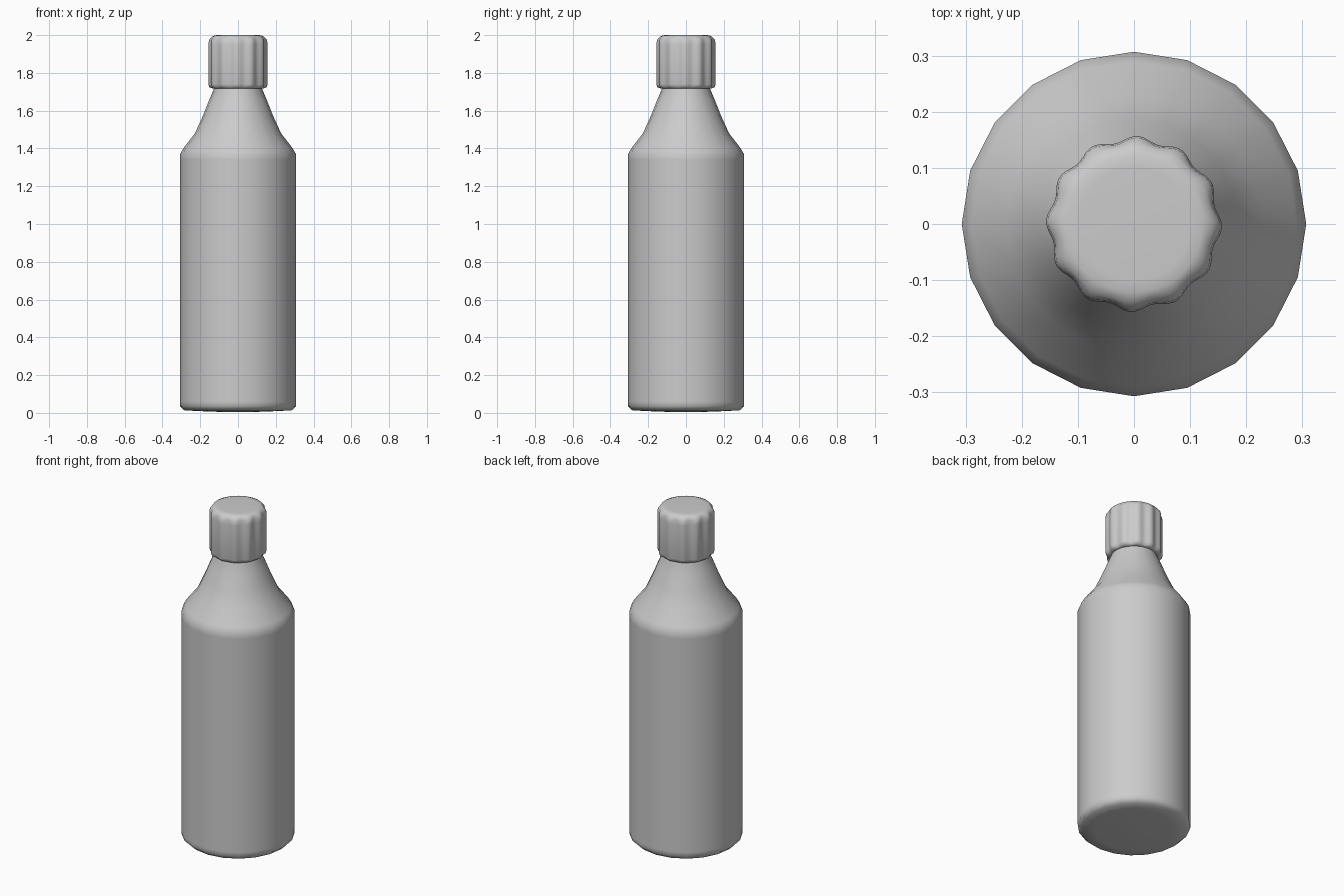
import bpy, bmesh
from math import cos, sin, pi, radians

if "Cube" in bpy.data.objects:
    bpy.data.objects.remove(bpy.data.objects["Cube"])


def lathe(name, profile, sides, radius_offset=lambda a: 0.0):
    """Revolve (radius, z) pairs about z and cap both ends."""
    bm = bmesh.new()
    rings = []
    for r, z in profile:
        ring = []
        for i in range(sides):
            a = 2 * pi * i / sides
            rr = r + radius_offset(a) * (r > 0.14)
            ring.append(bm.verts.new((rr * cos(a), rr * sin(a), z)))
        rings.append(ring)
    for low, high in zip(rings, rings[1:]):
        for i in range(sides):
            j = (i + 1) % sides
            bm.faces.new((low[i], low[j], high[j], high[i]))
    bm.faces.new(rings[0][::-1])
    bm.faces.new(rings[-1])
    mesh = bpy.data.meshes.new(name)
    bm.to_mesh(mesh)
    bm.free()
    obj = bpy.data.objects.new(name, mesh)
    bpy.context.collection.objects.link(obj)
    for p in mesh.polygons:
        p.use_smooth = True
    return obj


# Body: faceted cylinder with a curved shoulder and tapered neck
lathe("bottle_body", [
    (0.06, 0.004), (0.22, 0.01), (0.285, 0.014), (0.307, 0.035),
    (0.307, 0.06), (0.307, 1.34), (0.307, 1.37), (0.29, 1.40),
    (0.228, 1.48), (0.185, 1.575), (0.155, 1.65), (0.128, 1.715),
    (0.12, 1.76)], 20)

# Cap: twelve shallow grip ridges, rounded rims
RIDGES = 12
lathe("screw_cap", [
    (0.10, 1.716), (0.135, 1.717), (0.147, 1.724), (0.152, 1.74),
    (0.152, 1.95), (0.149, 1.975), (0.138, 1.992), (0.122, 1.999),
    (0.10, 2.0)], 96,
    lambda a: 0.005 * cos(RIDGES * (a + radians(2))))
